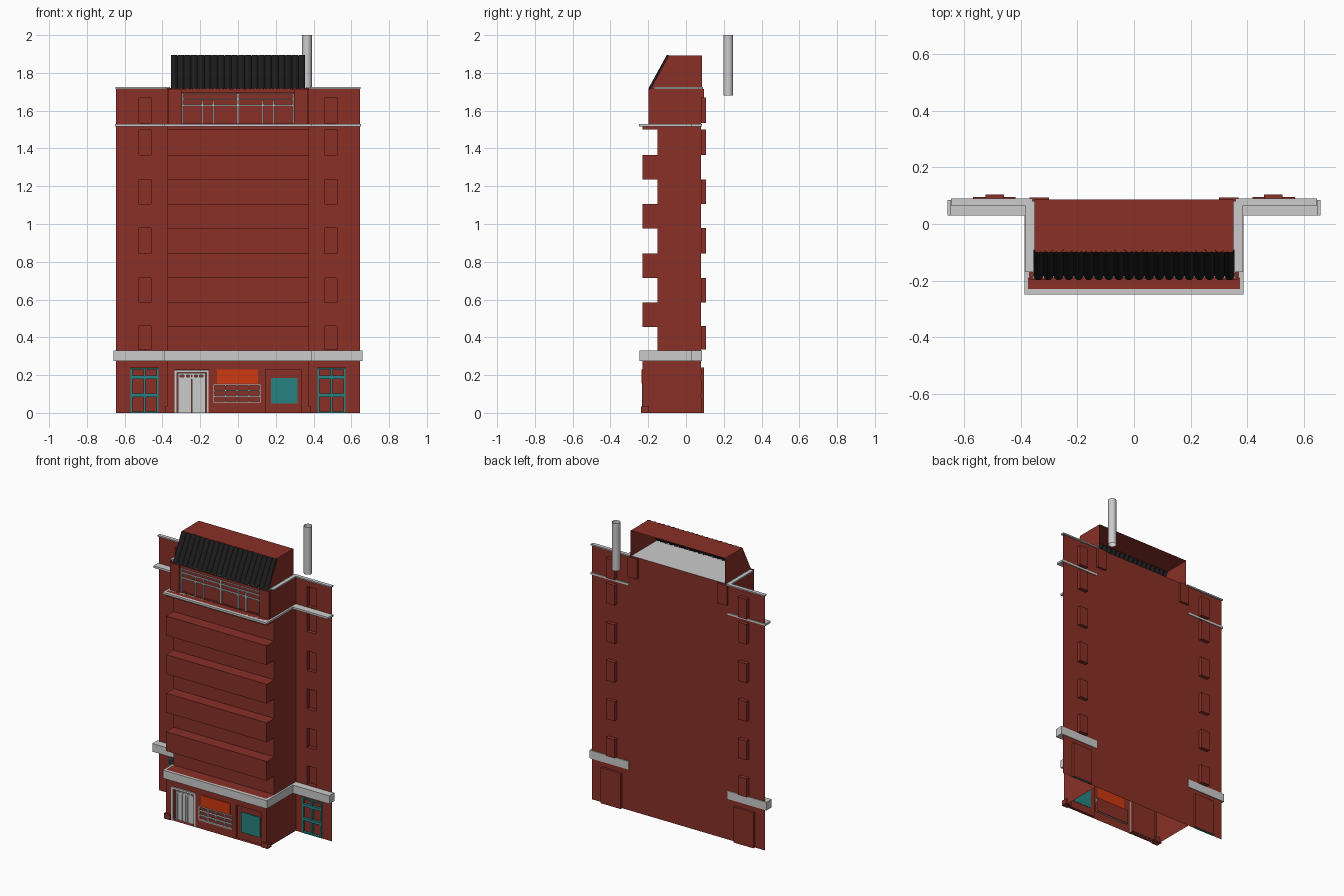
import bpy, bmesh, math

if "Cube" in bpy.data.objects:
    bpy.data.objects.remove(bpy.data.objects["Cube"])


def material(name, rgb):
    m = bpy.data.materials.new(name)
    m.diffuse_color = (*rgb, 1)
    m.use_nodes = True
    m.node_tree.nodes["Principled BSDF"].inputs["Base Color"].default_value = m.diffuse_color
    return m


RED = material("brick_red", (0.25, 0.03, 0.02))
BLACK = material("roof_black", (0.012, 0.012, 0.012))
TEAL = material("teal", (0.02, 0.23, 0.22))
ORANGE = material("orange", (0.62, 0.04, 0.005))


def finish(name, bm, mat=None, merge=True):
    if merge:
        bmesh.ops.remove_doubles(bm, verts=bm.verts, dist=1e-5)
        bmesh.ops.recalc_face_normals(bm, faces=bm.faces)
    me = bpy.data.meshes.new(name)
    bm.to_mesh(me)
    bm.free()
    ob = bpy.data.objects.new(name, me)
    bpy.context.collection.objects.link(ob)
    if mat:
        me.materials.append(mat)
    return ob


def face(bm, pts):
    return bm.faces.new([bm.verts.new(p) for p in pts])


def boxes(name, items, mat=None):
    """Each item is x0, x1, y0, y1, z0, z1."""
    bm = bmesh.new()
    for x0, x1, y0, y1, z0, z1 in items:
        vs = bmesh.ops.create_cube(bm, size=1)["verts"]
        for v in vs:
            v.co = ((x0 + x1) / 2 + v.co.x * (x1 - x0),
                    (y0 + y1) / 2 + v.co.y * (y1 - y0),
                    (z0 + z1) / 2 + v.co.z * (z1 - z0))
    return finish(name, bm, mat, False)


def wall(name, x0, x1, z0, z1, y, holes, mat=RED):
    """Wall sheet facing -y with recesses (x0, x1, z0, z1, depth)."""
    bm = bmesh.new()
    xs = sorted({x0, x1, *[v for h in holes for v in h[:2]]})
    zs = sorted({z0, z1, *[v for h in holes for v in h[2:4]]})
    for a, b in zip(xs, xs[1:]):
        for c, d in zip(zs, zs[1:]):
            mx, mz = (a + b) / 2, (c + d) / 2
            if not any(h[0] < mx < h[1] and h[2] < mz < h[3] for h in holes):
                face(bm, [(a, y, c), (b, y, c), (b, y, d), (a, y, d)])
    for a, b, c, d, depth in holes:
        k = y + depth
        ring = [(a, c), (b, c), (b, d), (a, d)]
        face(bm, [(p[0], k, p[1]) for p in ring])
        for p, q in zip(ring, ring[1:] + ring[:1]):
            face(bm, [(p[0], y, p[1]), (q[0], y, q[1]), (q[0], k, q[1]), (p[0], k, p[1])])
    return finish(name, bm, mat)


def ledge(name, xw, xc, yf, yw, z0, z1, xi=0.37, yi=-0.185, yb=0.085):
    """Moulding following the stepped plan of both wings and the centre bay."""
    half = [(xi, yi), (xi, yb), (xw, yb), (xw, yw), (xc, yw), (xc, yf)]
    plan = half + [(-x, y) for x, y in reversed(half)]
    bm = bmesh.new()
    f = face(bm, [(x, y, z0) for x, y in plan])
    g = bmesh.ops.extrude_face_region(bm, geom=[f])["geom"]
    for v in g:
        if isinstance(v, bmesh.types.BMVert):
            v.co.z = z1
    if f.is_valid is False or len(bm.faces) < len(plan) + 2:
        face(bm, [(x, y, z0) for x, y in plan])
    return finish(name, bm)


# Central bay: stepped balcony profile with side walls and back wall
X = 0.375
prof = [(-0.23, 0), (-0.23, 0.33), (-0.15, 0.33)]
for z in (0.455, 0.715, 0.975, 1.235):
    prof += [(-0.15, z), (-0.23, z), (-0.23, z + 0.13), (-0.15, z + 0.13)]
prof += [(-0.15, 1.5), (-0.23, 1.5), (-0.23, 1.53), (-0.19, 1.53), (-0.19, 1.72),
         (0.08, 1.72), (0.08, 0)]
bm = bmesh.new()
for s in (-X, X):
    face(bm, [(s, y, z) for y, z in prof])
n = len(prof)
skip = {0, n - 4, n - 3}
for i in range(n - 1):
    if i not in skip:
        (a, b), (c, d) = prof[i], prof[i + 1]
        face(bm, [(-X, a, b), (X, a, b), (X, c, d), (-X, c, d)])
finish("central_bay", bm, RED)

# Street front with recessed entrance, window and display niche
wall("street_front", -X, X, 0, 0.33, -0.23,
     [(-0.335, -0.155, 0, 0.23, 0.035), (-0.13, 0.12, 0.055, 0.15, 0.015),
      (0.145, 0.335, 0, 0.23, 0.02)])
boxes("corner_plinths", [(s - 0.022, s + 0.022, -0.237, -0.195, 0, 0.035)
                         for s in (-0.365, 0.365)], RED)
boxes("sign_panel", [(-0.11, 0.105, -0.236, -0.228, 0.155, 0.23)], ORANGE)
boxes("display_panel", [(0.175, 0.315, -0.217, -0.208, 0.05, 0.185)], TEAL)

# Entrance surround, doors and street window bars
y0, y1 = -0.233, -0.22
boxes("entrance_surround", [(-0.335, -0.322, y0, y1, 0, 0.225), (-0.168, -0.155, y0, y1, 0, 0.225),
                            (-0.335, -0.155, y0, y1, 0.213, 0.226)])
boxes("entrance_doors", [(a, a + 0.012, -0.208, -0.196, 0, 0.2)
                         for a in (-0.318, -0.285, -0.257, -0.243, -0.215, -0.184)]
      + [(-0.318, -0.172, -0.208, -0.196, z, z + 0.01) for z in (0.18, 0.2)]
      + [(-0.31, -0.25, -0.203, -0.197, 0, 0.18), (-0.24, -0.18, -0.203, -0.197, 0, 0.18)])
boxes("street_window_bars", [(-0.13, 0.12, y0, y1, z, z + 0.006) for z in (0.055, 0.085, 0.115, 0.144)]
      + [(x, x + 0.006, y0, y1, 0.055, 0.15) for x in (-0.13, -0.07, -0.008, 0.055, 0.114)])

# Wings with recessed windows and side entrances
levels = [(0.335, 0.46), (0.585, 0.715), (0.845, 0.98), (1.105, 1.235), (1.365, 1.5), (1.535, 1.67)]
for s, side in ((-1, "left"), (1, "right")):
    def mx(a, b):
        return sorted((s * a, s * b))
    holes = [(*mx(0.46, 0.525), a, b, 0.025) for a, b in levels]
    holes.append((*mx(0.42, 0.57), 0, 0.24, 0.016))
    wall(side + "_wing", *mx(X, 0.645), 0, 1.72, 0.08, holes)
    bars = [(*mx(x, x + 0.01), 0.079, 0.094, 0, 0.238) for x in (0.422, 0.49, 0.558)]
    bars += [(*mx(0.422, 0.568), 0.078, 0.094, z, z + h)
             for z, h in ((0, 0.008), (0.085, 0.018), (0.18, 0.018), (0.23, 0.008))]
    boxes(side + "_side_door_frame", bars, TEAL)

# Grey mouldings and parapet cap
ledge("street_band", 0.66, 0.388, -0.247, 0.03, 0.275, 0.33, yi=-0.225)
ledge("upper_cornice", 0.652, 0.388, -0.25, 0.03, 1.517, 1.53)
caps = []
for s in (-1, 1):
    a, b = sorted((s * 0.36, s * 0.648))
    caps.append((a, b, 0.066, 0.09, 1.715, 1.724))
    a, b = sorted((s * 0.36, s * 0.385))
    caps.append((a, b, -0.17, 0.08, 1.715, 1.724))
boxes("parapet_cap", caps)

# Top storey front, glazing bars and corner piers
wall("top_storey_front", -X, X, 1.53, 1.72, -0.19, [(-0.298, 0.298, 1.535, 1.695, 0.012)])
yb0, yb1 = -0.189, -0.178
gl = [(x - 0.004, x + 0.004, yb0, yb1, 1.535, 1.69)
      for x in (-0.293, 0, 0.293)]
gl += [(x - 0.004, x + 0.004, yb0, yb1, 1.535, 1.655)
       for x in (-0.19, -0.13, 0.13, 0.19)]
gl += [(-0.295, 0.295, yb0, yb1, z, z + 0.007) for z in (1.685, 1.658, 1.625)]
boxes("top_window_frames", gl)
boxes("corner_piers", [(min(s * 0.3, s * 0.37), max(s * 0.3, s * 0.37), a, b, c, 1.715)
                       for s in (-1, 1) for a, b, c in ((-0.198, -0.188, 1.53), (0.078, 0.094, 1.58))], RED)

# Roof: grey deck, open-backed red housing, ribbed black slope
bm = bmesh.new()
face(bm, [(-0.36, -0.19, 1.72), (0.36, -0.19, 1.72), (0.36, 0.08, 1.72), (-0.36, 0.08, 1.72)])
finish("roof_deck", bm)
R = 0.352
bm = bmesh.new()
for x in (-R, R):
    face(bm, [(x, -0.19, 1.715), (x, -0.1, 1.893), (x, 0.086, 1.893), (x, 0.086, 1.715)])
face(bm, [(-R, -0.1, 1.893), (R, -0.1, 1.893), (R, 0.086, 1.893), (-R, 0.086, 1.893)])
finish("roof_housing", bm, RED)

bm = bmesh.new()
ribs, steps = 20, 6
pts = []
for i in range(ribs * steps + 1):
    out = 0.011 * abs(math.sin(math.pi * i / steps))
    pts.append((-0.356 + 0.712 * i / (ribs * steps), out))
for (a, o), (b, p) in zip(pts, pts[1:]):
    face(bm, [(a, -0.188 - o, 1.712 + o / 2), (b, -0.188 - p, 1.712 + p / 2),
              (b, -0.09 - p, 1.893 + p / 4), (a, -0.09 - o, 1.893 + o / 4)])
finish("roof_tiles", bm, BLACK)

# Open chimney pipe
bpy.ops.mesh.primitive_cylinder_add(vertices=24, radius=0.026, depth=0.32, end_fill_type='NOTHING',
                                    location=(0.365, 0.224, 1.84))
bpy.context.object.name = "chimney_pipe"
bpy.ops.object.shade_smooth_by_angle()
